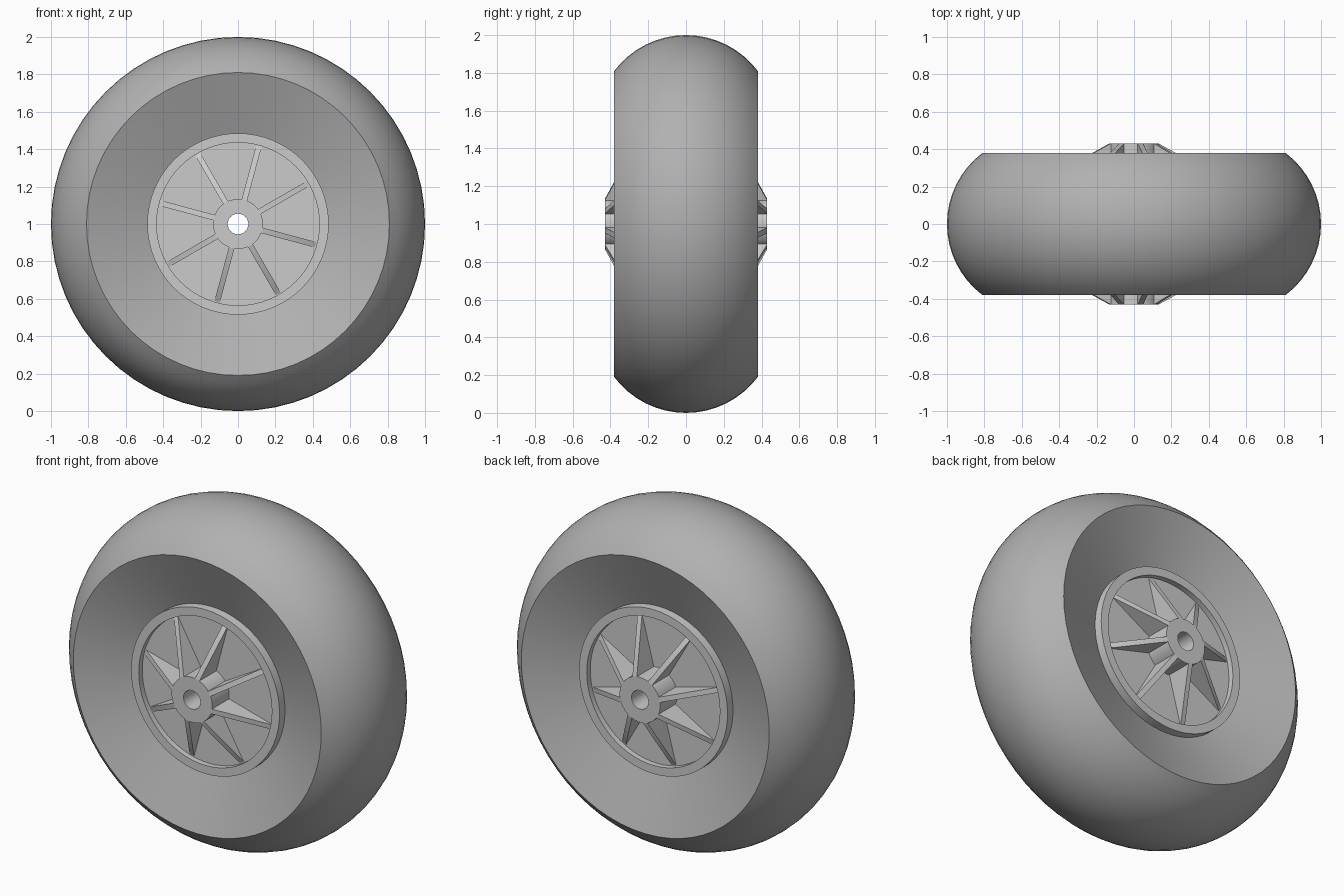
import bpy, bmesh
from math import sin, cos, pi, radians, asin

if "Cube" in bpy.data.objects:
    bpy.data.objects.remove(bpy.data.objects["Cube"])

CENTRE_Z = 1.0
SEGS = 64


def add_object(name, bm):
    bmesh.ops.recalc_face_normals(bm, faces=bm.faces)
    mesh = bpy.data.meshes.new(name)
    bm.to_mesh(mesh)
    bm.free()
    obj = bpy.data.objects.new(name, mesh)
    obj.location.z = CENTRE_Z
    bpy.context.collection.objects.link(obj)
    bpy.ops.object.select_all(action='DESELECT')
    obj.select_set(True)
    bpy.context.view_layer.objects.active = obj
    bpy.ops.object.shade_smooth_by_angle(angle=radians(30))
    return obj


def lathe(name, profile):
    """Spin a closed (radius, y) profile around the y axis."""
    bm = bmesh.new()
    rings = []
    for i in range(SEGS):
        a = 2 * pi * i / SEGS
        rings.append([bm.verts.new((r * cos(a), y, r * sin(a)))
                      for r, y in profile])
    n = len(profile)
    for i in range(SEGS):
        p, q = rings[i], rings[(i + 1) % SEGS]
        for j in range(n):
            k = (j + 1) % n
            bm.faces.new((p[j], p[k], q[k], q[j]))
    return add_object(name, bm)


# Tyre: rounded tread, dished sidewalls, dark rubber
half_width, edge_r = 0.38, 0.81
sag = 1 - edge_r
arc_r = (half_width ** 2 + sag ** 2) / (2 * sag)
arc_a = asin(half_width / arc_r)
profile = [(0.475, -0.25)]
for i in range(17):
    a = (-1 + i / 8) * arc_a
    profile.append((1 - arc_r + arc_r * cos(a), arc_r * sin(a)))
profile.append((0.475, 0.25))
tyre = lathe("tyre", profile)
rubber = bpy.data.materials.new("rubber")
rubber.diffuse_color = (0.44, 0.44, 0.44, 1)
rubber.use_nodes = True
rubber.node_tree.nodes["Principled BSDF"].inputs["Base Color"].default_value = rubber.diffuse_color
tyre.data.materials.append(rubber)

# Rim with disc, hub and axle hole, mirrored about the middle
DISC_Y = 0.272
half = [(0.055, 0.43), (0.133, 0.43), (0.133, DISC_Y), (0.435, DISC_Y),
        (0.435, 0.305), (0.485, 0.305), (0.485, 0.24)]
lathe("rim_and_hub", half + [(r, -y) for r, y in reversed(half)])

# Spokes: eight tapering fins on each side
bm = bmesh.new()
fin = [(0.12, DISC_Y - 0.01), (0.12, 0.43), (0.133, 0.43),
       (0.43, DISC_Y), (0.43, DISC_Y - 0.01)]
for side in (-1, 1):
    for k in range(8):
        a = radians(30 + 45 * k)
        p, q = [[bm.verts.new((r * cos(a) - w * sin(a), side * y,
                               r * sin(a) + w * cos(a))) for r, y in fin]
                for w in (-0.015, 0.015)]
        bm.faces.new(p)
        bm.faces.new(q[::-1])
        for j in range(len(fin)):
            m = (j + 1) % len(fin)
            bm.faces.new((p[j], q[j], q[m], p[m]))
add_object("spokes", bm)
